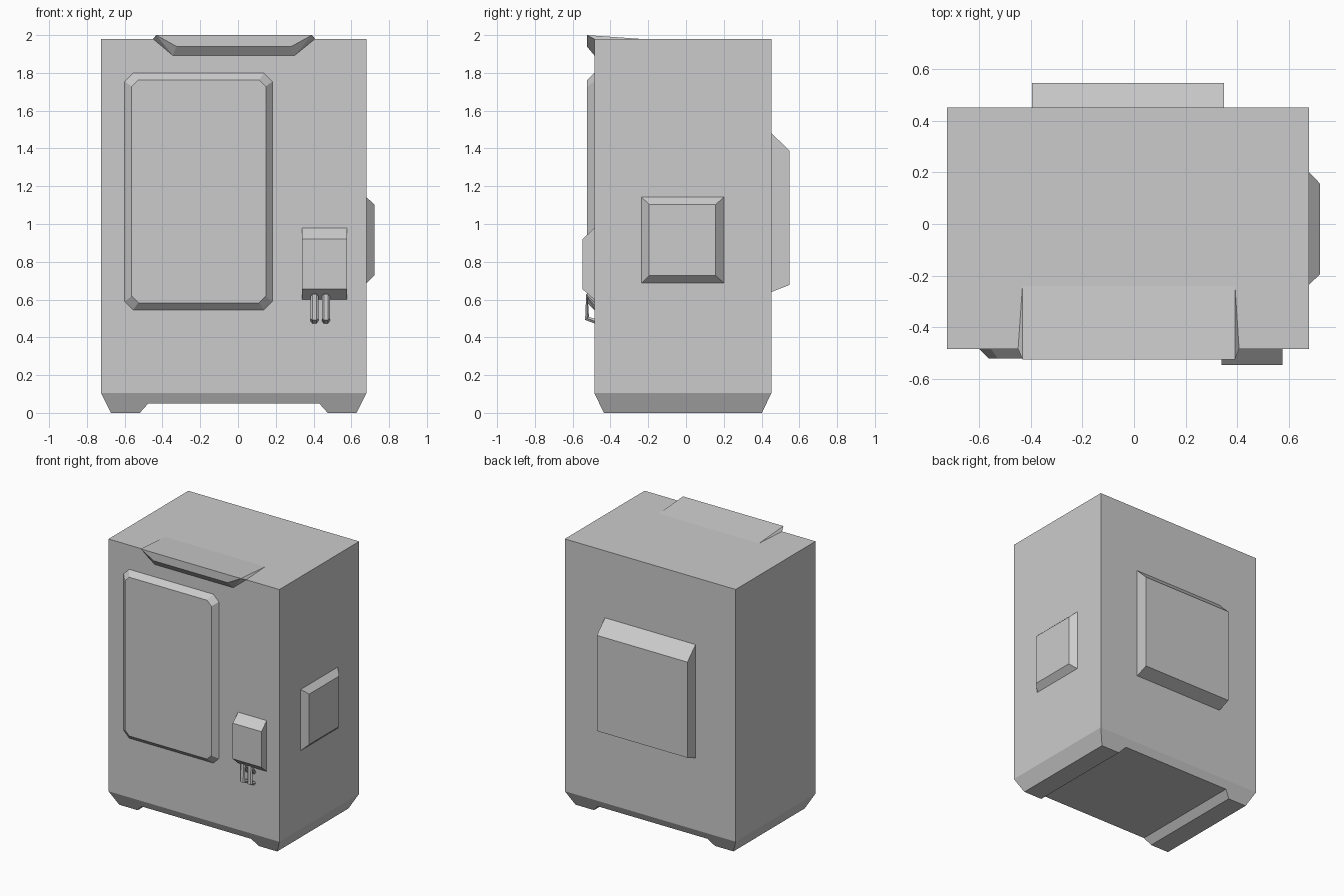
import bpy, bmesh
from mathutils import Vector

if "Cube" in bpy.data.objects:
    bpy.data.objects.remove(bpy.data.objects["Cube"])

grey = bpy.data.materials.new("plain_grey")
grey.use_nodes = True
COLOUR = (0.6, 0.6, 0.6, 1)
grey.diffuse_color = COLOUR
grey.node_tree.nodes["Principled BSDF"].inputs["Base Color"].default_value = COLOUR


def finish(name, bm):
    bmesh.ops.recalc_face_normals(bm, faces=bm.faces)
    mesh = bpy.data.meshes.new(name)
    bm.to_mesh(mesh)
    bm.free()
    mesh.materials.append(grey)
    obj = bpy.data.objects.new(name, mesh)
    bpy.context.collection.objects.link(obj)
    return obj


def solid(name, points):
    """Convex faceted solid around the given corner points."""
    bm = bmesh.new()
    verts = [bm.verts.new(p) for p in points]
    bmesh.ops.convex_hull(bm, input=verts)
    bmesh.ops.dissolve_limit(bm, angle_limit=0.01, verts=bm.verts, edges=bm.edges)
    return finish(name, bm)


def rect(a0, a1, b0, b1, cut=0):
    """Rectangle corners, optionally with clipped corners."""
    if not cut:
        return [(a, b) for a in (a0, a1) for b in (b0, b1)]
    return ([(a, b) for a in (a0 + cut, a1 - cut) for b in (b0, b1)]
            + [(a, b) for a in (a0, a1) for b in (b0 + cut, b1 - cut)])


def across(profile, x0, x1):
    """Side profile (y, z) carried from x0 to x1."""
    return [(x, y, z) for x in (x0, x1) for y, z in profile]


L, R, F, B = -0.725, 0.68, -0.485, 0.452

# Cabinet with a tapered base and a channel between the feet
cabinet = solid("cabinet",
                [(x, y, z) for z in (0.105, 1.98) for x, y in rect(L, R, F, B)]
                + [(x, y, 0) for x, y in rect(L + .053, R - .053, F + .05, B - .05)])
channel = solid("channel_cutter",
                [(x, y, z) for y in (-1, 1)
                 for x, z in ((-.565, -.05), (-.475, .05), (.43, .05), (.52, -.05))])
channel.hide_render = True
cut = cabinet.modifiers.new("channel", "BOOLEAN")
cut.operation, cut.object, cut.solver = "DIFFERENCE", channel, "EXACT"
bpy.context.view_layer.objects.active = cabinet
bpy.ops.object.modifier_apply(modifier=cut.name)
bpy.data.objects.remove(channel)

# Raised display window with clipped corners
solid("display_window",
      [(x, F + .01, z) for x, z in rect(-.6, .182, .545, 1.8, .045)]
      + [(x, F, z) for x, z in rect(-.6, .182, .545, 1.8, .045)]
      + [(x, -.523, z) for x, z in rect(-.563, .147, .583, 1.763, .035)])

# Bevelled side panel
solid("side_panel",
      [(R, y, z) for y, z in rect(-.235, .2, .687, 1.142)]
      + [(.722, y, z) for y, z in rect(-.195, .157, .728, 1.103)])

# Back panel and coin box, both extruded side profiles
solid("back_panel", across([(B, .64), (.547, .677), (.547, 1.388), (B, 1.482)], -.395, .35))
solid("coin_box", across([(F, .6), (-.548, .655), (-.548, .92), (F, .978)], .34, .576))

# Flared sign on the top front edge
solid("top_sign",
      [(-.433, -.525, 2), (.392, -.525, 2), (-.325, -.525, 1.94), (.282, -.525, 1.94),
       (-.45, F, 1.98), (.408, F, 1.98), (-.345, F, 1.892), (.3, F, 1.892),
       (-.433, -.24, 1.98), (.392, -.24, 1.98)])


# Hooked handles: six-sided bar swept along a bent path
def handle(name, x):
    path = [Vector(p) for p in ((0, -.475, .558), (0, -.524, .618), (0, -.524, .5), (0, -.475, .483))]
    section = [(-.021, 0), (-.011, .011), (.011, .011), (.021, 0), (.011, -.011), (-.011, -.011)]
    bm = bmesh.new()
    rings = []
    for i, p in enumerate(path):
        before = (p - path[i - 1]).normalized() if i else Vector()
        after = (path[i + 1] - p).normalized() if i + 1 < len(path) else Vector()
        along = (before + after).normalized()
        side = along.cross(Vector((1, 0, 0)))
        rings.append([bm.verts.new(p + Vector((x + u, 0, 0)) + side * v * 1.15) for u, v in section])
    for a, b in zip(rings, rings[1:]):
        for i in range(6):
            j = (i + 1) % 6
            bm.faces.new((a[i], a[j], b[j], b[i]))
    bm.faces.new(rings[0])
    bm.faces.new(rings[-1])
    finish(name, bm)


handle("left_handle", .465)
handle("right_handle", .405)
